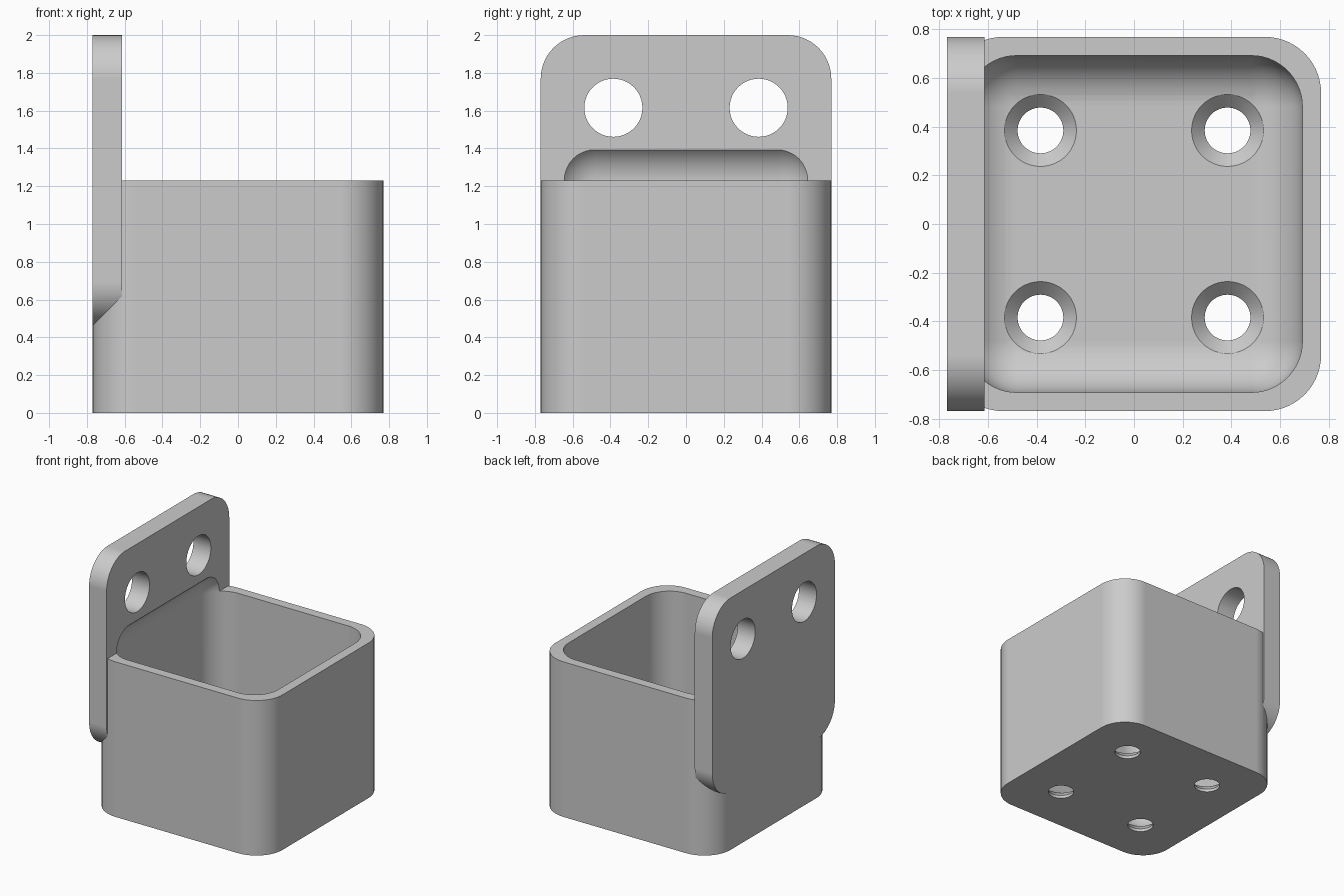
import bpy, bmesh, math
from mathutils import Matrix, Vector

if "Cube" in bpy.data.objects:
    bpy.data.objects.remove(bpy.data.objects["Cube"], do_unlink=True)

U = 2 / 13            # design module: the model is 13 modules tall
HALF = 5 * U
WALL = U / 2
RIM = 8 * U
OUTER_R = 1.5 * U
CAVITY_R = 0.21

grey = bpy.data.materials.new("light grey")
grey.use_nodes = True
grey.diffuse_color = (0.6, 0.6, 0.6, 1)
grey.node_tree.nodes["Principled BSDF"].inputs["Base Color"].default_value = (0.6, 0.6, 0.6, 1)


def finish(name, bm):
    bmesh.ops.recalc_face_normals(bm, faces=bm.faces)
    mesh = bpy.data.meshes.new(name)
    bm.to_mesh(mesh)
    bm.free()
    mesh.materials.append(grey)
    obj = bpy.data.objects.new(name, mesh)
    bpy.context.collection.objects.link(obj)
    return obj


def rounded_box(name, low, high, radius, axes):
    """Box whose edges along the given axes are rounded."""
    low, high = Vector(low), Vector(high)
    bm = bmesh.new()
    bmesh.ops.create_cube(bm, size=1)
    bmesh.ops.scale(bm, vec=high - low, verts=bm.verts)
    bmesh.ops.translate(bm, vec=(low + high) / 2, verts=bm.verts)
    edges = []
    for e in bm.edges:
        d = e.verts[1].co - e.verts[0].co
        if max(range(3), key=lambda i: abs(d[i])) in axes:
            edges.append(e)
    bmesh.ops.bevel(bm, geom=edges, offset=radius, offset_type='OFFSET',
                    segments=14, profile=0.5, affect='EDGES', clamp_overlap=True)
    return finish(name, bm)


def lathe(name, profile, matrix):
    """Closed solid turned about z from (radius, height) points."""
    bm = bmesh.new()
    verts = [bm.verts.new((r, 0, z)) for r, z in profile]
    edges = [bm.edges.new(pair) for pair in zip(verts, verts[1:])]
    bmesh.ops.spin(bm, geom=verts + edges, cent=(0, 0, 0), axis=(0, 0, 1),
                   angle=math.tau, steps=48)
    bmesh.ops.remove_doubles(bm, verts=bm.verts, dist=1e-5)
    bmesh.ops.transform(bm, matrix=matrix, verts=bm.verts)
    return finish(name, bm)


def combine(target, other, operation):
    mod = target.modifiers.new("combine", 'BOOLEAN')
    mod.operation = operation
    mod.solver = 'EXACT'
    mod.object = other
    bpy.context.view_layer.objects.active = target
    bpy.ops.object.modifier_apply(modifier=mod.name)
    bpy.data.objects.remove(other, do_unlink=True)


# Cup body with rounded upright corners, joined to the mounting plate
holder = rounded_box("wall_mounted_cup", (-HALF, -HALF, 0), (HALF, HALF, RIM), OUTER_R, {2})
plate = rounded_box("mounting_plate", (-HALF, -HALF, 3 * U), (-HALF + U, HALF, 2), OUTER_R, {0})
combine(holder, plate, 'UNION')

# Fully rounded cavity that also scoops into the plate
inner = HALF - WALL
cavity = rounded_box("cavity", (-inner, -inner, WALL), (inner, inner, RIM + CAVITY_R),
                     CAVITY_R, {0, 1, 2})
combine(holder, cavity, 'DIFFERENCE')

# Countersunk holes in the floor
hole_r, sink_r = 0.094, 0.148
sink = [(0, -0.1), (hole_r, -0.1), (hole_r, WALL - sink_r + hole_r),
        (sink_r, WALL), (sink_r, 0.3), (0, 0.3)]
for x in (-2.5 * U, 2.5 * U):
    for y in (-2.5 * U, 2.5 * U):
        combine(holder, lathe("floor_hole", sink, Matrix.Translation((x, y, 0))), 'DIFFERENCE')

# Two straight holes through the plate
bore = [(0, -0.2), (U, -0.2), (U, 0.2), (0, 0.2)]
for y in (-2.5 * U, 2.5 * U):
    place = Matrix.Translation((-HALF + U / 2, y, 10.5 * U)) @ Matrix.Rotation(math.pi / 2, 4, 'Y')
    combine(holder, lathe("plate_hole", bore, place), 'DIFFERENCE')

# Smooth curves, crisp edges
bpy.ops.object.select_all(action='DESELECT')
holder.select_set(True)
bpy.context.view_layer.objects.active = holder
bpy.ops.object.shade_smooth_by_angle(angle=math.radians(30))
weighted = holder.modifiers.new("weighted_normals", 'WEIGHTED_NORMAL')
weighted.keep_sharp = True
